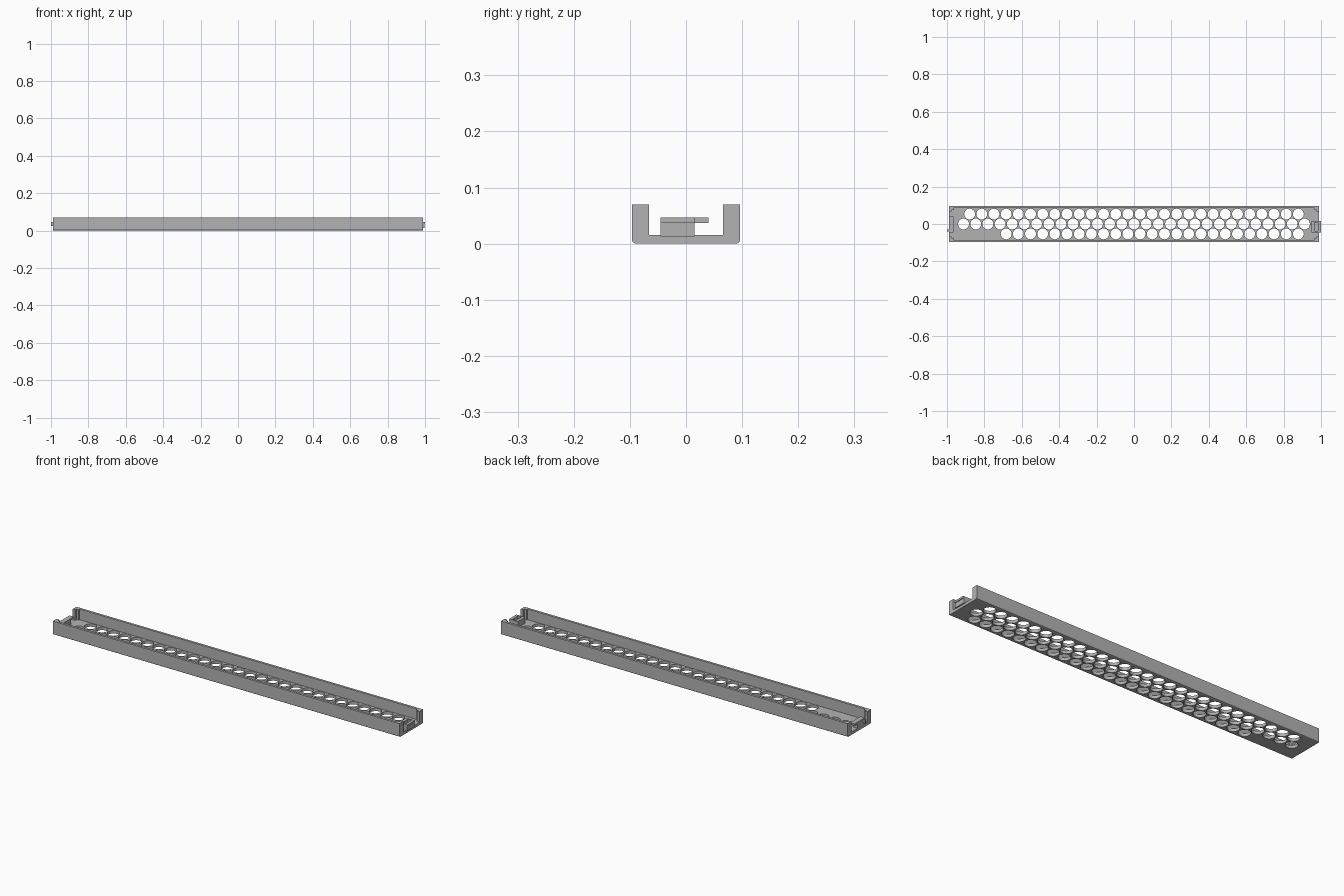
import bpy, bmesh, math
from mathutils import Matrix

old = bpy.data.objects.get("Cube")
if old:
    bpy.data.objects.remove(old, do_unlink=True)

grey = bpy.data.materials.new("plain grey")
grey.use_nodes = True
COLOR = (0.45, 0.45, 0.45, 1)
grey.diffuse_color = COLOR
grey.node_tree.nodes["Principled BSDF"].inputs["Base Color"].default_value = COLOR

END, HALF, FLOOR, TOP, WALL = 0.99, 0.0965, 0.015, 0.07, 0.012


def finish(name, bm):
    bmesh.ops.recalc_face_normals(bm, faces=bm.faces)
    mesh = bpy.data.meshes.new(name)
    bm.to_mesh(mesh)
    bm.free()
    mesh.materials.append(grey)
    obj = bpy.data.objects.new(name, mesh)
    bpy.context.collection.objects.link(obj)
    return obj


def add_box(bm, x, y, z):
    size = [b - a for a, b in (x, y, z)]
    mid = [(a + b) / 2 for a, b in (x, y, z)]
    bmesh.ops.create_cube(bm, size=1, matrix=Matrix.Translation(mid) @ Matrix.Diagonal((*size, 1)))


def boxes(name, *parts):
    bm = bmesh.new()
    for part in parts:
        add_box(bm, *part)
    return finish(name, bm)


def cut(obj, cutter):
    mod = obj.modifiers.new("cut", 'BOOLEAN')
    mod.operation = 'DIFFERENCE'
    mod.solver = 'EXACT'
    mod.object = cutter
    cutter.hide_render = True
    cutter.hide_set(True)


# Channel: U-shaped section with softened lower corners, swept along x
side = [(HALF - 0.006, 0), (HALF - 0.002, 0.002), (HALF, 0.006), (HALF, TOP),
        (HALF - WALL, TOP), (HALF - WALL, FLOOR)]
section = side + [(-y, z) for y, z in reversed(side)]
bm = bmesh.new()
face = bm.faces.new([bm.verts.new((-END, y, z)) for y, z in section])
swept = bmesh.ops.extrude_face_region(bm, geom=[face])
bmesh.ops.translate(bm, vec=(2 * END, 0, 0),
                    verts=[v for v in swept["geom"] if isinstance(v, bmesh.types.BMVert)])
channel = finish("channel", bm)

# Floor holes: three staggered rows, the front one starting later
PITCH, ROW, RADIUS = 0.0651, 0.053, 0.029
bm = bmesh.new()
for y, first, last in ((ROW, -13.5, 13.5), (0, -14, 14), (-ROW, -10.5, 13.5)):
    for i in range(int(last - first) + 1):
        bmesh.ops.create_cone(bm, cap_ends=True, segments=24, radius1=RADIUS, radius2=RADIUS,
                              depth=0.06, matrix=Matrix.Translation(((first + i) * PITCH, y, 0.01)))
cut(channel, finish("hole_cutter", bm))

# Corner posts: returns at the four ends of the walls, with a small inner step
for sx, end in ((-1, "right"), (1, "left")):
    for sy, depth in ((-1, "front"), (1, "back")):
        def span(s, a, b):
            return tuple(sorted((s * a, s * b)))
        boxes(f"corner_post_{depth}_{end}",
              (span(sx, END - 0.014, END), span(sy, 0.066, HALF - 0.006), (FLOOR - 0.002, TOP)),
              (span(sx, END - 0.026, END - 0.014), span(sy, 0.076, HALF - 0.006), (FLOOR - 0.002, TOP)))

# Socket block at the left end, with a pocket in its outer face
socket = boxes("socket_block", ((0.95, 0.996), (-0.045, 0.015), (FLOOR - 0.002, 0.047)))
cut(socket, boxes("pocket_cutter", ((0.965, 0.985), (-0.038, 0.008), (0.02, 0.06))))
boxes("socket_lip", ((0.99, 1.0), (-0.045, 0.015), (0.037, 0.047)))

# Latch at the right end: stem, overhanging bar and a small hook
boxes("latch_stem", ((-END, -0.965), (-0.045, 0.015), (FLOOR - 0.002, 0.037)))
boxes("latch_bar", ((-END, -0.965), (-0.045, 0.04), (0.037, 0.047)))
boxes("latch_hook", ((-1.0, -END), (-0.04, -0.03), (0.025, 0.045)))
